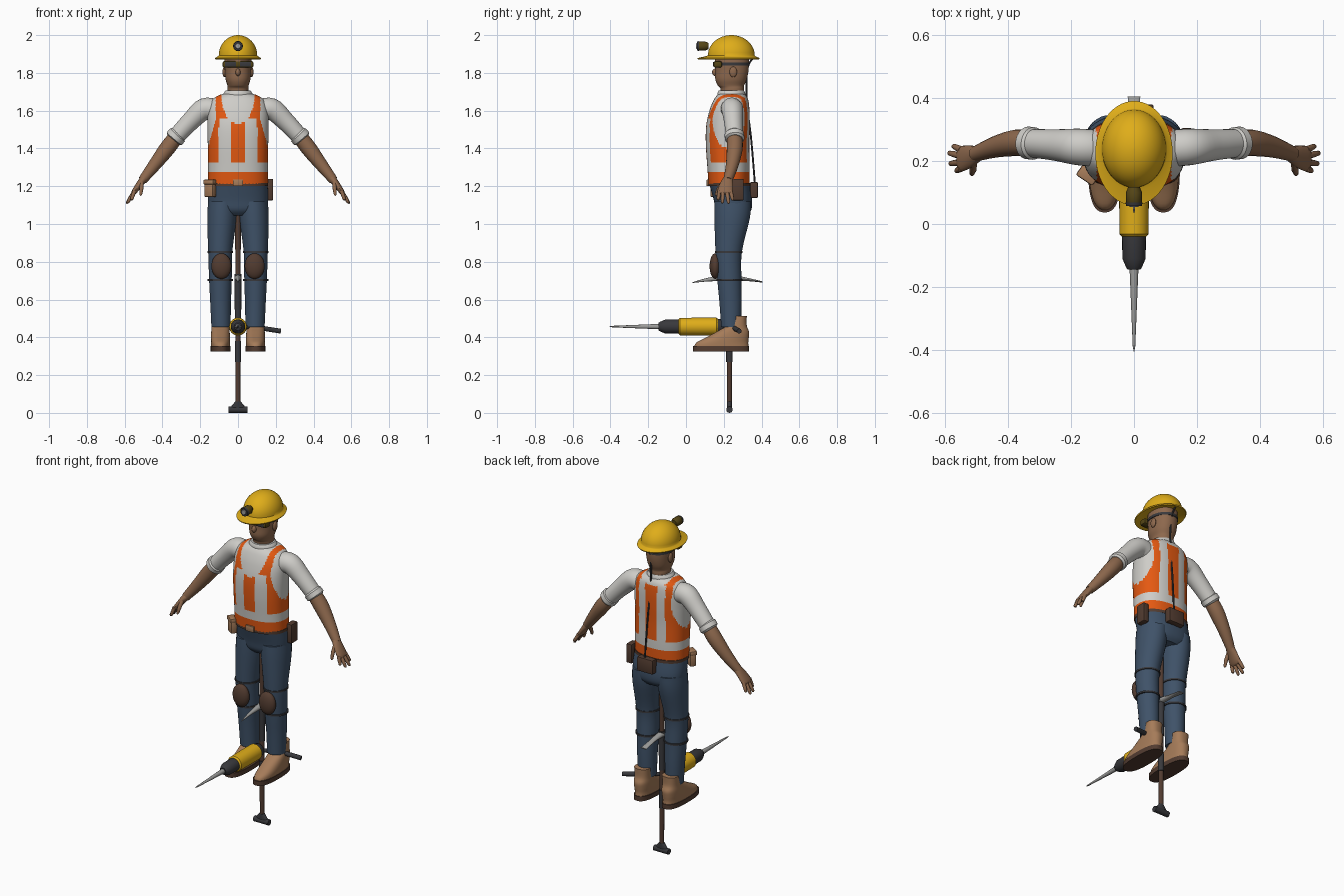
import bpy, bmesh, math
from mathutils import Vector, Matrix

cube = bpy.data.objects.get("Cube")
if cube:
    bpy.data.objects.remove(cube, do_unlink=True)


def material(name, r, g, b):
    m = bpy.data.materials.new(name)
    m.use_nodes = True
    m.diffuse_color = (r, g, b, 1)
    m.node_tree.nodes["Principled BSDF"].inputs["Base Color"].default_value = (r, g, b, 1)
    return m


yellow = material("safety yellow", .74, .42, .01)
orange = material("vest orange", .78, .1, .006)
white = material("light cloth", .62, .61, .58)
skin = material("skin", .27, .14, .075)
denim = material("denim blue", .05, .085, .14)
tan = material("tan leather", .38, .2, .1)
leather = material("dark brown", .085, .045, .03)
charcoal = material("charcoal", .04, .04, .045)
steel = material("steel", .34, .34, .33)
olive = material("dark olive", .09, .06, .008)


def finish(name, bm, mat, angle=40):
    bmesh.ops.recalc_face_normals(bm, faces=bm.faces)
    me = bpy.data.meshes.new(name)
    bm.to_mesh(me)
    bm.free()
    me.materials.append(mat)
    me.polygons.foreach_set("use_smooth", [True] * len(me.polygons))
    me.set_sharp_from_angle(angle=math.radians(angle))
    ob = bpy.data.objects.new(name, me)
    bpy.context.scene.collection.objects.link(ob)
    return ob


def refine(rows, k):
    """Smooth interpolation between rows of numbers."""
    if k < 2:
        return rows
    out, last = [], len(rows) - 1
    for i in range(last):
        a, b, c, d = (rows[min(max(i + o, 0), last)] for o in (-1, 0, 1, 2))
        for j in range(k):
            t = j / k
            out.append([q + t / 2 * (r - p + t * (2 * p - 5 * q + 4 * r - s + t * (3 * (q - r) + s - p)))
                        for p, q, r, s in zip(a, b, c, d)])
    return out + [rows[-1]]


def bridge(name, rings, mat):
    """Closed skin over a stack of rings."""
    bm = bmesh.new()
    loops = [[bm.verts.new(p) for p in ring] for ring in rings]
    n = len(loops[0])
    for a, b in zip(loops, loops[1:]):
        for i in range(n):
            bm.faces.new((a[i], a[(i + 1) % n], b[(i + 1) % n], b[i]))
    bm.faces.new(loops[0])
    bm.faces.new(loops[-1])
    return finish(name, bm, mat)


def loft(name, rows, mat, k=1, n=32, power=2.0):
    """Upright loft; each row is z, centre x, centre y, half width, half depth."""
    def bend(v):
        return math.copysign(abs(v) ** (2 / power), v)
    turn = [math.tau * (i + .5) / n for i in range(n)]
    return bridge(name, [[(x + w * bend(math.cos(t)), y + d * bend(math.sin(t)), z) for t in turn]
                         for z, x, y, w, d in refine(rows, k)], mat)


def tube(name, rows, mat, k=1, n=20):
    """Sweep along a path; each row is x, y, z, radius and an optional second radius."""
    rows = refine([list(r) if len(r) == 5 else [*r, r[3]] for r in rows], k)
    pts = [Vector(r[:3]) for r in rows]
    main = (pts[-1] - pts[0]).normalized()
    ref = Vector((1, 0, 0)) if abs(main.y) > .8 else Vector((0, 1, 0))
    rings = []
    for i, (p, r) in enumerate(zip(pts, rows)):
        d = pts[min(i + 1, len(pts) - 1)] - pts[max(i - 1, 0)]
        d = d.normalized() if d.length > 1e-5 else main
        u = (ref - d * ref.dot(d)).normalized()
        v = d.cross(u)
        rings.append([p + u * r[3] * math.cos(math.tau * j / n) + v * r[4] * math.sin(math.tau * j / n)
                      for j in range(n)])
    return bridge(name, rings, mat)


def lathe_y(name, z, profile, mat, n=24):
    return tube(name, [(0, y, z, r) for y, r in profile], mat, n=n)


def ball(name, centre, radii, mat):
    bm = bmesh.new()
    bmesh.ops.create_uvsphere(bm, u_segments=24, v_segments=14, radius=1,
                              matrix=Matrix.Translation(centre) @ Matrix.Diagonal((*radii, 1)))
    return finish(name, bm, mat)


def box(name, centre, size, mat, turn=0, bevel=.006):
    bm = bmesh.new()
    bmesh.ops.create_cube(bm, size=1, matrix=Matrix.Translation(centre)
                          @ Matrix.Rotation(turn, 4, 'Z') @ Matrix.Diagonal((*size, 1)))
    bmesh.ops.bevel(bm, geom=bm.edges[:], offset=bevel, segments=2, affect='EDGES', profile=.5)
    return finish(name, bm, mat)


# Torso: shirt with the vest marked out on its faces
torso = loft("torso", [(1.2, 0, .228, .158, .108), (1.3, 0, .225, .158, .112), (1.42, 0, .22, .16, .115),
                       (1.52, 0, .222, .162, .115), (1.6, 0, .23, .16, .106), (1.655, 0, .238, .14, .092),
                       (1.682, 0, .24, .1, .075), (1.69, 0, .24, .07, .06)], white, k=9, n=120, power=2.3)
torso.data.materials.append(orange)


def is_orange(x, y, z):
    x, front = abs(x), y < .235
    if z < 1.27:
        return True
    if z < 1.327:
        return False
    if x > .118 and ((y - .225) / .085) ** 2 + ((z - 1.56) / .16) ** 2 < 1:
        return False
    if (x / .088) ** 2 + ((z - 1.68) / (.15 if front else .03)) ** 2 < 1:
        return False
    return not (.04 < x < (.102 if front else .088) and z < (1.56 if front else 1.665))


for face in torso.data.polygons:
    face.material_index = int(is_orange(*face.center))
loft("collar", [(1.675, 0, .24, .08, .074), (1.69, 0, .24, .078, .074), (1.706, 0, .24, .066, .068)], white, k=3)

# Head and goggles
loft("head", [(1.66, 0, .245, .057, .062), (1.715, 0, .245, .056, .062), (1.733, 0, .238, .056, .07),
              (1.765, 0, .238, .066, .083), (1.81, 0, .243, .07, .088), (1.86, 0, .243, .073, .09),
              (1.9, 0, .243, .07, .088)], skin, k=4, power=2.2)
ball("nose", (0, .156, 1.803), (.013, .018, .02), skin)
loft("goggle_strap", [(1.838, 0, .243, .077, .094), (1.854, 0, .243, .077, .094)], charcoal)
box("goggles", (0, .168, 1.845), (.165, .045, .034), olive, bevel=.01)
for side in (-1, 1):
    box("goggle_lens", (side * .04, .145, 1.845), (.06, .006, .024), charcoal, bevel=.002)
    ball("ear", (side * .072, .25, 1.805), (.01, .02, .028), skin)

# Hard hat, lamp, cable and battery
dome = [(1.893 + .107 * math.sin(a), 0, .24, .102 * math.cos(a), .124 * math.cos(a))
        for a in (math.pi / 2 * i / 12 for i in range(12))]
loft("hard_hat", [(1.885, 0, .235, .09, .11), (1.872, 0, .225, .12, .163), (1.878, 0, .225, .123, .166),
                  (1.888, 0, .235, .106, .132), *dome, (2, 0, .24, .002, .002)], yellow, n=48)
lathe_y("lamp", 1.942, [(.06, .02), (.068, .026), (.1, .026), (.118, .018)], olive, n=10)
lathe_y("lamp_rim", 1.942, [(.057, .025), (.068, .027)], charcoal, n=10)
lathe_y("lamp_lens", 1.942, [(.054, .013), (.058, .016)], steel)
tube("lamp_cable", [(.005, .36, 1.885, .005), (.008, .325, 1.82, .005), (.01, .322, 1.65, .005),
                    (.015, .345, 1.45, .005), (.02, .365, 1.21, .005)], charcoal, k=5, n=8)
box("battery_pack", (.01, .36, 1.18), (.105, .04, .085), leather)

# Belt and pouches
loft("belt", [(1.2, 0, .23, .159, .111), (1.218, 0, .23, .16, .111)], leather, n=48, power=2.3)
box("belt_buckle", (0, .117, 1.218), (.055, .016, .036), tan, bevel=.004)
box("side_pouch", (.168, .275, 1.182), (.036, .06, .115), leather)
box("front_pouch", (-.147, .158, 1.183), (.055, .036, .08), tan, turn=-.6)
box("front_pouch_flap", (-.147, .156, 1.222), (.064, .042, .026), tan, turn=-.6)

# Trousers
loft("trouser_seat", [(1.045, 0, .255, .1, .07), (1.075, 0, .252, .148, .094), (1.13, 0, .248, .16, .102),
                      (1.215, 0, .23, .156, .108)], denim, k=4, n=48, power=2.3)
for s in (-1, 1):
    loft("trouser_leg", [(.455, s * .09, .239, .051, .053), (.58, s * .092, .236, .055, .059),
                         (.7, s * .093, .23, .06, .064), (.85, s * .094, .226, .064, .07),
                         (1.03, s * .085, .244, .078, .094), (1.12, s * .08, .248, .078, .098)], denim, k=5)
    # Knee pads with straps
    ball("knee_pad", (s * .088, .155, .777), (.053, .03, .068), leather)
    loft("knee_strap_upper", [(.846, s * .094, .226, .069, .074), (.856, s * .094, .226, .069, .074)], charcoal)
    loft("knee_strap_lower", [(.699, s * .094, .23, .067, .069), (.709, s * .094, .23, .067, .069)], charcoal)
    # Boots
    loft("boot", [(.345, s * .093, .187, .05, .145), (.372, s * .093, .192, .051, .138),
                  (.4, s * .093, .22, .051, .113), (.43, s * .093, .248, .049, .086),
                  (.462, s * .093, .268, .046, .054), (.512, s * .093, .281, .045, .041)],
         tan, k=4, power=2.4)
    loft("boot_sole", [(.326, s * .093, .186, .053, .149), (.354, s * .093, .186, .053, .149)],
         leather, n=48, power=2.6)

    # Arms
    tube("sleeve", [(s * .11, .24, 1.6, .058), (s * .178, .245, 1.608, .058), (s * .25, .251, 1.545, .05),
                    (s * .328, .257, 1.462, .045)], white, k=5, n=28)
    tube("sleeve_cuff", [(s * .315, .256, 1.477, .044), (s * .32, .256, 1.472, .052),
                         (s * .337, .258, 1.452, .052), (s * .342, .258, 1.446, .043)], white, n=28)
    tube("forearm", [(s * .325, .257, 1.465, .04), (s * .375, .258, 1.4, .042), (s * .44, .245, 1.315, .034),
                     (s * .505, .222, 1.232, .024)], skin, k=5)
    tube("palm", [(s * .495, .225, 1.243, .024, .022), (s * .52, .215, 1.212, .035, .018),
                  (s * .55, .207, 1.17, .041, .014), (s * .558, .206, 1.16, .036, .008)], skin, k=4)
    for base, x, tip, z in ((.236, .575, .248, 1.125), (.216, .59, .226, 1.108),
                            (.196, .586, .192, 1.11), (.177, .565, .169, 1.125)):
        a, b = Vector((s * .548, base, 1.175)), Vector((s * x, tip, z))
        tube("finger", [(*a.lerp(b, t), r) for t, r in ((0, .011), (.6, .01), (.92, .008), (1, .003))],
             skin, n=10)
    tube("thumb", [(s * .51, .195, 1.218, .012), (s * .512, .172, 1.185, .011), (s * .515, .16, 1.157, .008),
                   (s * .515, .158, 1.15, .003)], skin, n=10)

# Upright pick and its grip
tube("tool_shaft", [(0, .23, .04, .013), (0, .23, 1.1, .015)], leather, n=16)
tube("shaft_lower_sleeve", [(0, .23, .27, .017), (0, .23, .38, .017)], charcoal, n=16)
tube("shaft_upper_sleeve", [(0, .23, .5, .017), (0, .23, .735, .018)], charcoal, n=16)
tube("foot_grip", [(-.049, .23, .017, .017), (.049, .23, .017, .017)], charcoal, n=12)
loft("foot_grip_neck", [(.022, 0, .23, .044, .013), (.035, 0, .23, .036, .014), (.06, 0, .23, .015, .014)],
     charcoal)
tube("pick_head", [(0, .035, .69, .002), (0, .12, .706, .01), (0, .23, .715, .02, .016),
                   (0, .32, .707, .016, .009), (0, .405, .693, .02, .003)], steel, k=4, n=12)

# Power hammer
lathe_y("hammer_body", .457, [(-.04, .038), (-.032, .046), (.06, .047), (.162, .047), (.17, .04)], yellow, n=32)
lathe_y("hammer_nose", .457, [(-.145, .02), (-.138, .025), (-.11, .037), (-.03, .038)], charcoal)
lathe_y("hammer_spike", .457, [(-.405, .001), (-.39, .004), (-.145, .014), (-.13, .014)], steel, n=16)
lathe_y("hammer_cap", .457, [(.165, .042), (.195, .038), (.205, .028)], charcoal)
tube("hammer_handle", [(0, .19, .457, .012), (.1, .245, .452, .012), (.16, .265, .443, .013),
                       (.225, .282, .433, .013)], charcoal, k=3, n=14)
